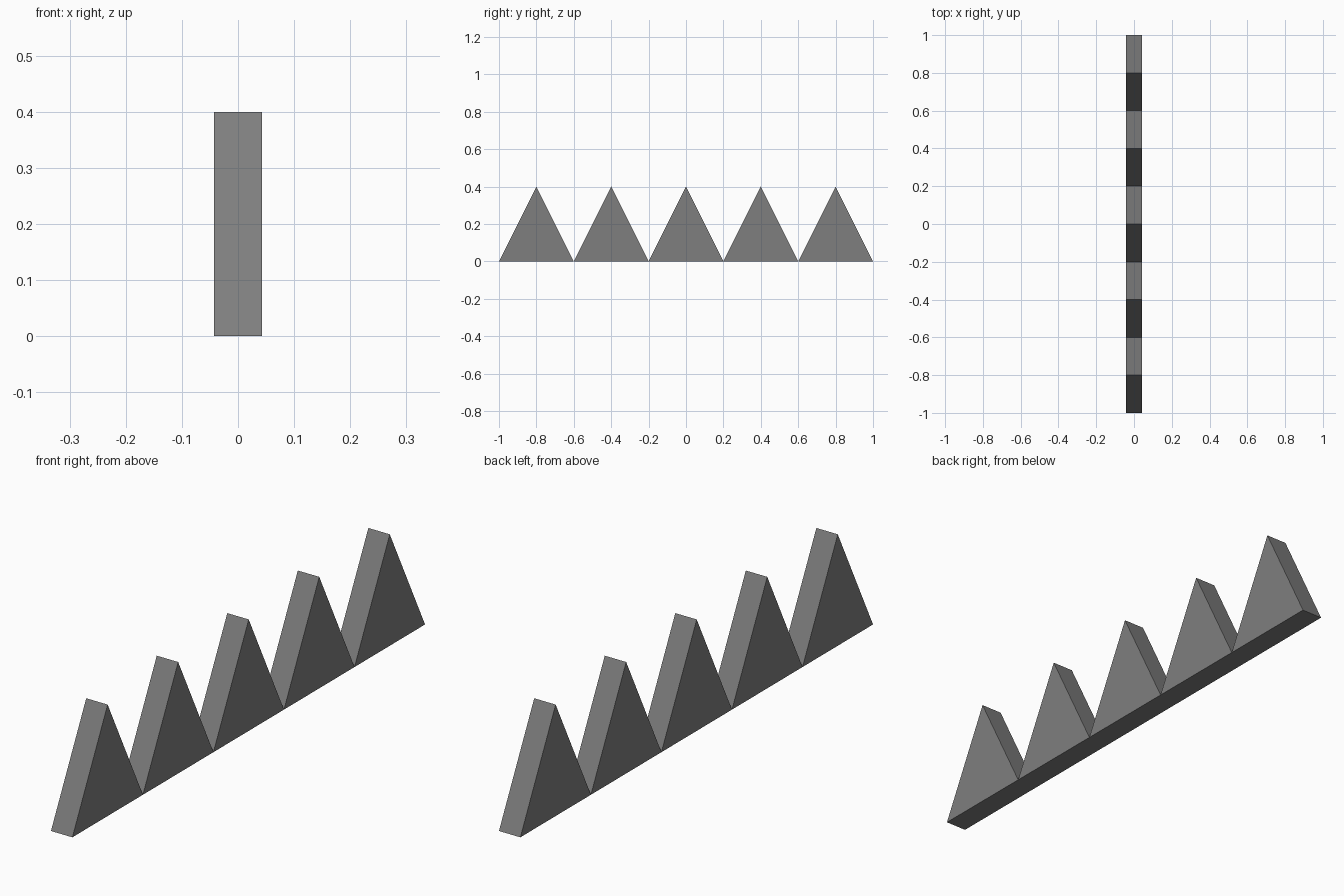
import bpy
import bmesh

if "Cube" in bpy.data.objects:
    bpy.data.objects.remove(bpy.data.objects["Cube"])

HALF_THICK = 0.0425
PITCH = 0.4
HEIGHT = 0.4
COUNT = 5

# Dark grey finish
dark_grey = bpy.data.materials.new("dark_grey")
dark_grey.diffuse_color = (0.21, 0.21, 0.21, 1)
dark_grey.use_nodes = True
dark_grey.node_tree.nodes["Principled BSDF"].inputs["Base Color"].default_value = dark_grey.diffuse_color


def add_tooth(index):
    """Triangular profile in the YZ plane, extruded along X."""
    y = (index - (COUNT - 1) / 2) * PITCH
    bm = bmesh.new()
    profile = [(y - PITCH / 2, 0), (y + PITCH / 2, 0), (y, HEIGHT)]
    face = bm.faces.new([bm.verts.new((-HALF_THICK, py, pz)) for py, pz in profile])
    extruded = bmesh.ops.extrude_face_region(bm, geom=[face], use_keep_orig=True)
    moved = [g for g in extruded["geom"] if isinstance(g, bmesh.types.BMVert)]
    bmesh.ops.translate(bm, verts=moved, vec=(2 * HALF_THICK, 0, 0))
    bmesh.ops.recalc_face_normals(bm, faces=bm.faces)
    mesh = bpy.data.meshes.new(f"tooth_{index + 1}")
    bm.to_mesh(mesh)
    bm.free()
    mesh.materials.append(dark_grey)
    bpy.context.collection.objects.link(bpy.data.objects.new(mesh.name, mesh))


# Row of five triangular teeth touching at their base corners
for i in range(COUNT):
    add_tooth(i)
